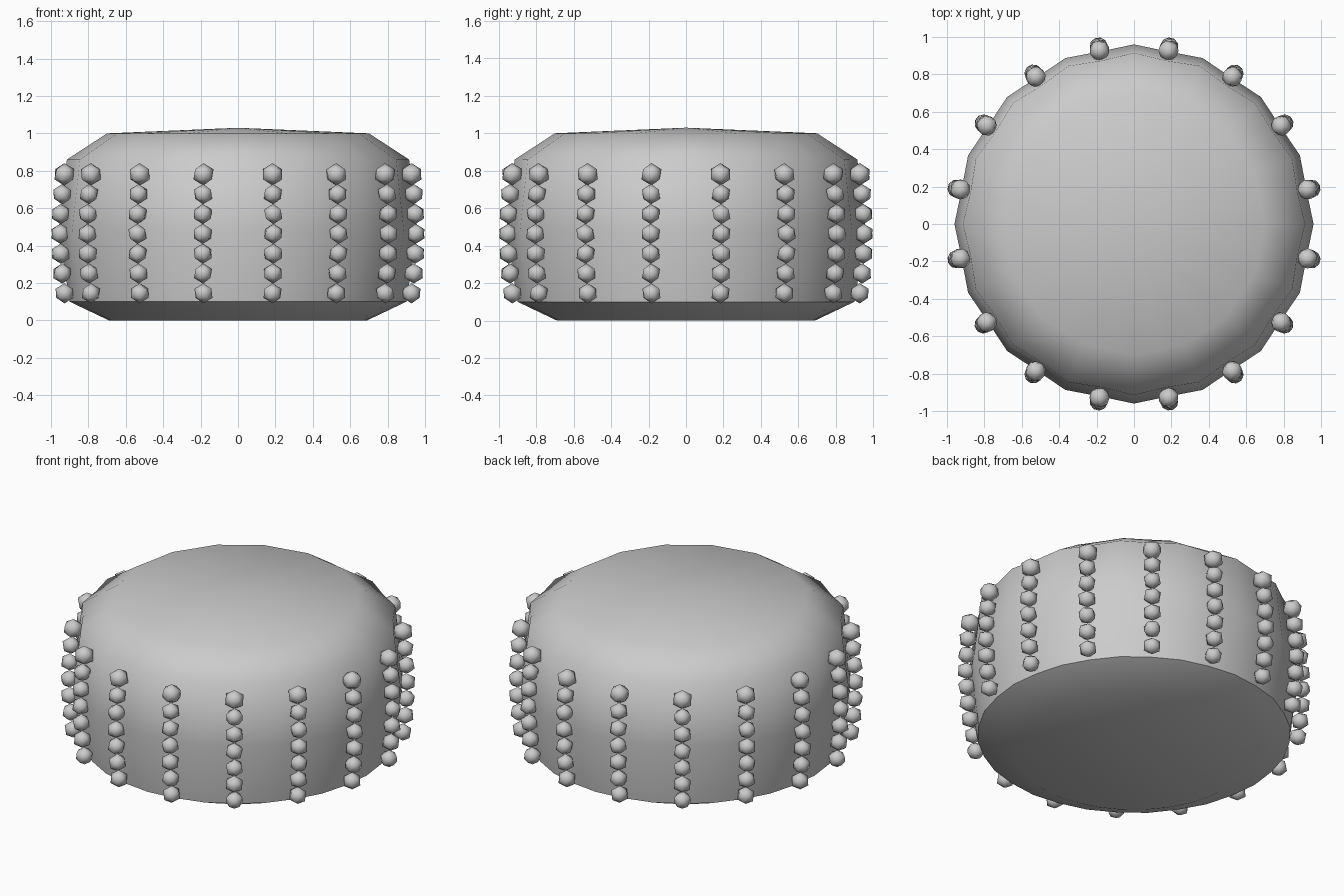
import bpy, bmesh, math
from mathutils import Matrix, Vector

if "Cube" in bpy.data.objects:
    bpy.data.objects.remove(bpy.data.objects["Cube"])

grey = bpy.data.materials.new("soft grey")
grey.diffuse_color = (0.6, 0.6, 0.6, 1)
grey.use_nodes = True
grey.node_tree.nodes["Principled BSDF"].inputs["Base Color"].default_value = grey.diffuse_color


def make_object(name, bm):
    bmesh.ops.recalc_face_normals(bm, faces=bm.faces)
    for f in bm.faces:
        f.smooth = True
    mesh = bpy.data.meshes.new(name)
    bm.to_mesh(mesh)
    bm.free()
    mesh.materials.append(grey)
    obj = bpy.data.objects.new(name, mesh)
    bpy.context.collection.objects.link(obj)
    return obj


# Cushion body: lathed rings (radius, height, groove depth), grooved between 16 puffs
COLUMNS, SEGMENTS = 16, 32
profile = [(0.69, 0.0, 0.0), (0.90, 0.10, 0.004), (0.96, 0.48, 0.02),
           (0.915, 0.86, 0.025), (0.70, 1.0, 0.015)]
bm = bmesh.new()
rings = []
for radius, z, groove in profile:
    ring = []
    for i in range(SEGMENTS):
        a = 2 * math.pi * i / SEGMENTS
        r = radius - groove * (i % 2)
        ring.append(bm.verts.new((r * math.cos(a), r * math.sin(a), z)))
    rings.append(ring)
for low, high in zip(rings, rings[1:]):
    for i in range(SEGMENTS):
        j = (i + 1) % SEGMENTS
        bm.faces.new((low[i], low[j], high[j], high[i]))
# Flat base and slightly domed top
bm.faces.new(rings[0])
apex = bm.verts.new((0, 0, 1.03))
for i in range(SEGMENTS):
    bm.faces.new((rings[-1][i], rings[-1][(i + 1) % SEGMENTS], apex))
# Crisp seam above the base bevel
for i in range(SEGMENTS):
    bm.edges.get((rings[1][i], rings[1][(i + 1) % SEGMENTS])).smooth = False
make_object("cushion_body", bm)

# Columns of beads set in the grooves
bm = bmesh.new()
for c in range(COLUMNS):
    a = 2 * math.pi * (c + 0.5) / COLUMNS
    for k in range(7):
        t = (k - 3) / 3
        r = 0.968 - 0.022 * t * t
        z = 0.145 + 0.106 * k
        size = 0.06 if k == 6 else 0.054
        spin = Matrix.Rotation(a + 0.5 * k, 4, 'Z')
        place = Matrix.Translation(Vector((r * math.cos(a), r * math.sin(a), z)))
        bmesh.ops.create_icosphere(bm, subdivisions=1, radius=size, matrix=place @ spin)
make_object("bead_columns", bm)
